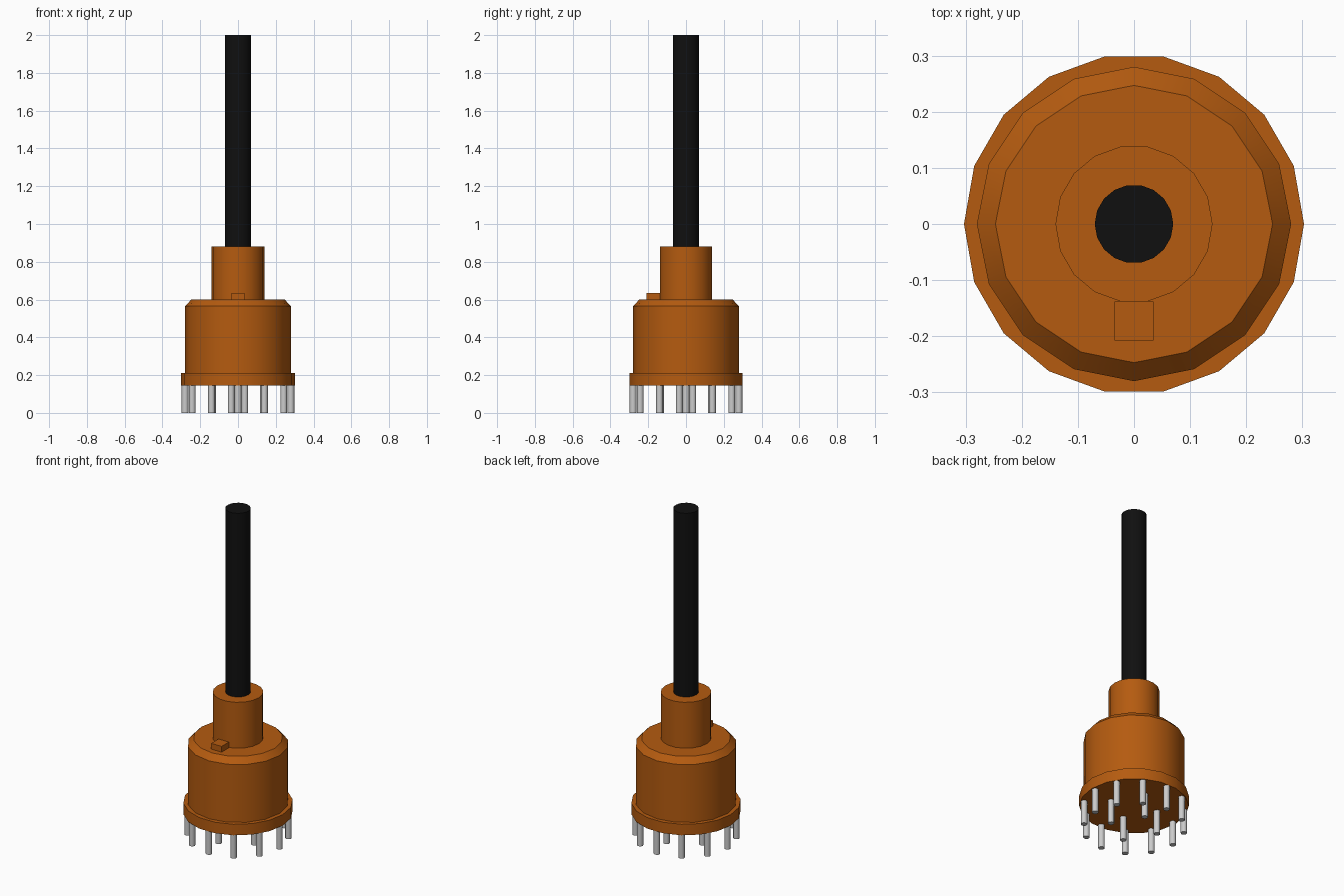
import bpy
import bmesh
from math import cos, sin, pi, radians

default = bpy.data.objects.get("Cube")
if default:
    bpy.data.objects.remove(default, do_unlink=True)


def make_material(name, rgb, roughness):
    mat = bpy.data.materials.new(name)
    mat.use_nodes = True
    mat.diffuse_color = (*rgb, 1)
    shader = mat.node_tree.nodes["Principled BSDF"]
    shader.inputs["Base Color"].default_value = (*rgb, 1)
    shader.inputs["Roughness"].default_value = roughness
    return mat


orange = make_material("orange plastic", (0.46, 0.105, 0.005), 0.5)
black = make_material("black rubber", (0.005, 0.005, 0.005), 0.5)
silver = make_material("silver metal", (0.6, 0.6, 0.6), 0.5)


def add_object(name, bm, mat, smooth=True):
    mesh = bpy.data.meshes.new(name)
    bmesh.ops.recalc_face_normals(bm, faces=bm.faces)
    bm.to_mesh(mesh)
    bm.free()
    mesh.materials.append(mat)
    obj = bpy.data.objects.new(name, mesh)
    bpy.context.collection.objects.link(obj)
    if smooth:
        bpy.ops.object.select_all(action="DESELECT")
        obj.select_set(True)
        bpy.context.view_layer.objects.active = obj
        bpy.ops.object.shade_smooth_by_angle(angle=radians(35))
    return obj


def turned(name, profile, sides, mat, center=(0, 0)):
    """Closed round part from (radius, height) pairs, bottom to top."""
    bm = bmesh.new()
    rings = []
    for r, z in profile:
        angles = [2 * pi * i / sides for i in range(sides)]
        rings.append([bm.verts.new((center[0] + r * cos(a), center[1] + r * sin(a), z))
                      for a in angles])
    for low, high in zip(rings, rings[1:]):
        for i in range(sides):
            j = (i + 1) % sides
            bm.faces.new((low[i], low[j], high[j], high[i]))
    bm.faces.new(rings[0][::-1])
    bm.faces.new(rings[-1])
    return add_object(name, bm, mat)


# Plug housing, stacked from the base up
turned("base_flange", [(0.303, 0.145), (0.303, 0.212)], 18, orange)
turned("housing", [(0.28, 0.212), (0.28, 0.565), (0.247, 0.6)], 16, orange)
turned("cable_collar", [(0.14, 0.6), (0.14, 0.88)], 18, orange)
turned("cable", [(0.07, 0.88), (0.07, 2.0)], 18, black)

# Small locating key on the front of the shoulder
key = bmesh.new()
bmesh.ops.create_cube(key, size=1)
bmesh.ops.scale(key, vec=(0.07, 0.07, 0.035), verts=key.verts)
bmesh.ops.translate(key, vec=(0, -0.173, 0.6175), verts=key.verts)
add_object("locating_key", key, orange, smooth=False)


# Contact pins in an outer and an inner ring
def pin_ring(name, count, radius, start):
    for i in range(count):
        a = start + 2 * pi * i / count
        turned(f"{name}_{i + 1}", [(0.018, 0), (0.018, 0.145)], 12, silver,
               (radius * cos(a), radius * sin(a)))


pin_ring("outer_pin", 12, 0.28, 0)
pin_ring("inner_pin", 4, 0.14, radians(-15))
